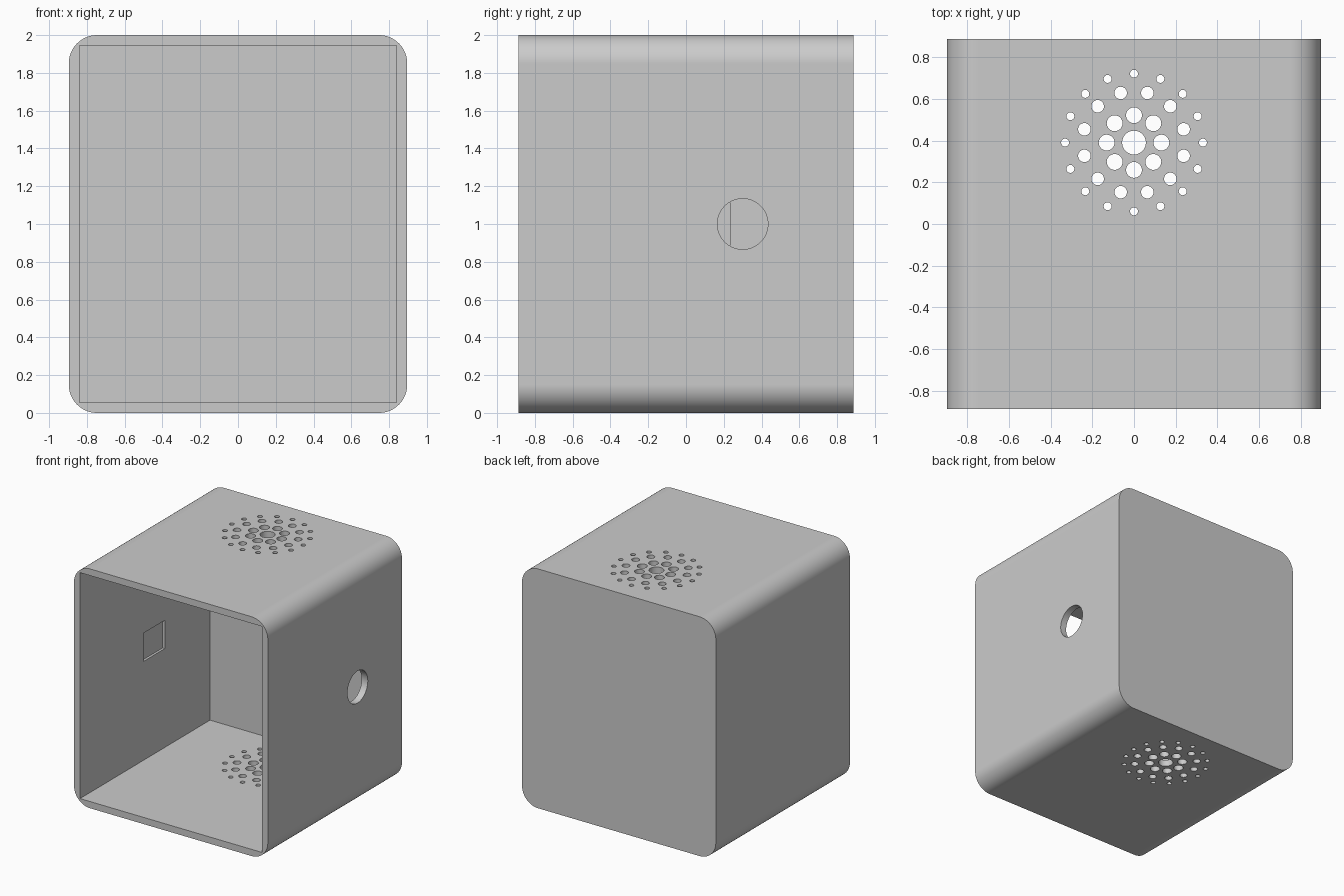
import bpy, bmesh, math
from mathutils import Matrix, Vector

if "Cube" in bpy.data.objects:
    bpy.data.objects.remove(bpy.data.objects["Cube"])

HX, HY, H = 0.896, 0.886, 2.0   # half width, half depth, height
WALL, RAD = 0.056, 0.15


def make_object(name, bm):
    bmesh.ops.recalc_face_normals(bm, faces=bm.faces)
    me = bpy.data.meshes.new(name)
    bm.to_mesh(me)
    bm.free()
    ob = bpy.data.objects.new(name, me)
    bpy.context.collection.objects.link(ob)
    return ob


def box(bm, lo, hi):
    lo, hi = Vector(lo), Vector(hi)
    m = Matrix.Translation((lo + hi) / 2) @ Matrix.Diagonal((*(hi - lo), 1))
    bmesh.ops.create_cube(bm, size=1, matrix=m)


def cylinder(bm, centre, r, length, segments, rot=Matrix()):
    bmesh.ops.create_cone(bm, cap_ends=True, segments=segments, radius1=r, radius2=r,
                          depth=length, matrix=Matrix.Translation(centre) @ rot)


def cut(target, bm, name):
    cutter = make_object(name, bm)
    cutter.hide_render = True
    mod = target.modifiers.new(name, 'BOOLEAN')
    mod.operation, mod.solver, mod.object = 'DIFFERENCE', 'EXACT', cutter
    bpy.context.view_layer.objects.active = target
    bpy.ops.object.modifier_apply(modifier=name)
    bpy.data.objects.remove(cutter)


# Outer shell: rounded rectangle profile extruded front to back
bm = bmesh.new()
outline = []
for i, (sx, sz) in enumerate([(1, 1), (-1, 1), (-1, -1), (1, -1)]):
    cx, cz = sx * (HX - RAD), H / 2 + sz * (H / 2 - RAD)
    for k in range(17):
        a = math.radians(90 * i + 90 * k / 16)
        outline.append(bm.verts.new((cx + RAD * math.cos(a), -HY, cz + RAD * math.sin(a))))
face = bm.faces.new(outline)
ext = bmesh.ops.extrude_face_region(bm, geom=[face], use_keep_orig=True)
bmesh.ops.translate(bm, vec=(0, 2 * HY, 0),
                    verts=[v for v in ext['geom'] if isinstance(v, bmesh.types.BMVert)])
shell = make_object("enclosure_shell", bm)

# Cavity open at the front
bm = bmesh.new()
box(bm, (-HX + WALL, -HY - 0.2, WALL), (HX - WALL, HY - WALL, H - WALL))
cut(shell, bm, "cavity_cutter")

# Vent holes through top and floor: (count, ring radius, hole radius, start angle)
bm = bmesh.new()
for count, ring, r, start in [(1, 0, 0.057, 0), (8, 0.131, 0.038, 0),
                              (12, 0.246, 0.03, 15), (16, 0.33, 0.019, 0)]:
    for k in range(count):
        a = math.radians(start + 360 * k / count)
        cylinder(bm, (ring * math.cos(a), 0.39 + ring * math.sin(a), H / 2), r, H + 0.4, 32)
cut(shell, bm, "vent_cutter")

# Round cable hole in the right wall
bm = bmesh.new()
cylinder(bm, (HX, 0.3, 1.0), 0.134, 0.4, 64, Matrix.Rotation(math.pi / 2, 4, 'Y'))
cut(shell, bm, "cable_hole_cutter")

# Shallow rectangular recess on the inside of the left wall
bm = bmesh.new()
box(bm, (-HX + WALL - 0.02, -0.05, 0.882), (-HX + WALL + 0.1, 0.233, 1.118))
cut(shell, bm, "recess_cutter")

# Smooth rounded edges, crisp openings
bpy.ops.object.select_all(action='DESELECT')
shell.select_set(True)
bpy.context.view_layer.objects.active = shell
bpy.ops.object.shade_smooth_by_angle(angle=math.radians(30))
wn = shell.modifiers.new("weighted_normals", 'WEIGHTED_NORMAL')
wn.keep_sharp = True
